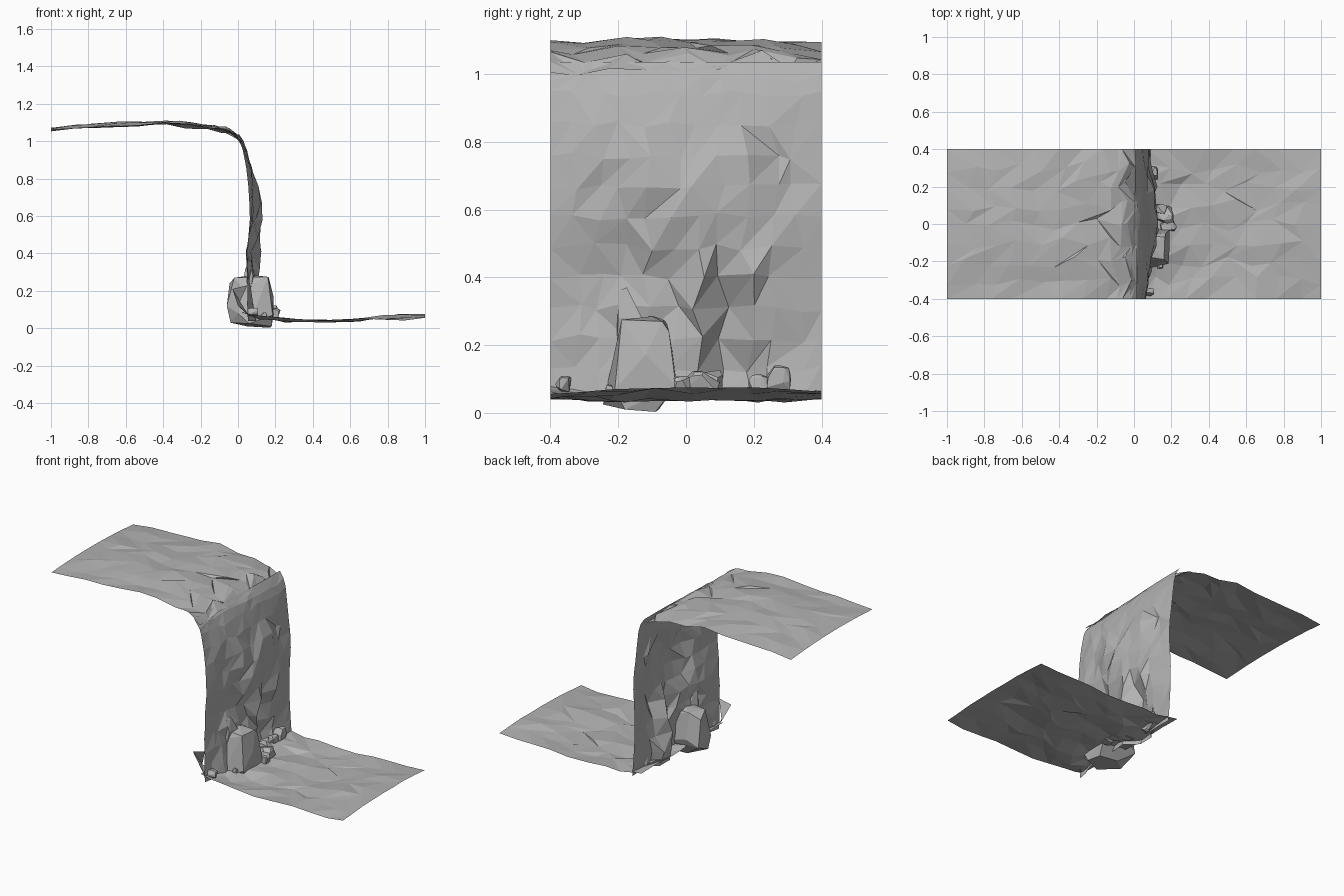
import bpy, bmesh, random
from mathutils import Vector, noise

random.seed(4)
stone = bpy.data.materials.new("stone_grey")
stone.diffuse_color = (0.45, 0.45, 0.45, 1)


def lerp_table(keys, vals, t):
    if t <= keys[0]:
        return vals[0]
    for i in range(len(keys) - 1):
        if t <= keys[i + 1]:
            f = (t - keys[i]) / (keys[i + 1] - keys[i])
            return vals[i] * (1 - f) + vals[i + 1] * f
    return vals[-1]


def finish(name, bm):
    mesh = bpy.data.meshes.new(name)
    bm.to_mesh(mesh)
    bm.free()
    mesh.materials.append(stone)
    ob = bpy.data.objects.new(name, mesh)
    bpy.context.collection.objects.link(ob)
    return ob


def sheet(name, us, vs, shape, jitter, skew=0.0):
    """Open faceted sheet with irregular triangles; interior points are jittered and skewed."""
    bm = bmesh.new()
    grid = []
    for i, u in enumerate(us):
        row = []
        for j, v in enumerate(vs):
            edge_u, edge_v = i in (0, len(us) - 1), j in (0, len(vs) - 1)
            a = u if edge_u else u + random.uniform(-1, 1) * jitter[0]
            b = v if edge_v else v + random.uniform(-1, 1) * jitter[1]
            if not edge_u and not edge_v:
                a += skew * (j % 2 - 0.5)
            row.append(bm.verts.new(shape(a, b)))
        grid.append(row)
    for i in range(len(us) - 1):
        for j in range(len(vs) - 1):
            a, b, c, d = grid[i][j], grid[i + 1][j], grid[i + 1][j + 1], grid[i][j + 1]
            if random.random() < 0.7:
                tris = ((a, b, c), (a, c, d))
            else:
                tris = ((a, b, d), (b, c, d))
            for t in tris:
                bm.faces.new(t)
    return finish(name, bm)


def rough(u, v, seed):
    # diagonal streaks plus random chips
    streak = noise.noise(Vector(((u + 0.6 * v) * 2.2, (v - 0.5 * u) * 7, seed)))
    return streak + random.uniform(-0.4, 0.4)


def steps(a, b, n):
    return [a + (b - a) * i / n for i in range(n + 1)]


# Upper plateau, rolling over at the brink
PX = (-1, -0.8, -0.6, -0.4, -0.2, -0.1, -0.04, 0.0, 0.03)
PZ = (1.065, 1.08, 1.092, 1.1, 1.087, 1.074, 1.058, 1.025, 0.98)


def plateau(x, y):
    crown = 0.008 - 0.1 * (y + 0.05) ** 2
    return (x, y, lerp_table(PX, PZ, x) + crown + 0.02 * rough(x, y, 3) * min(1, (x + 1) * 5))


sheet("upper_plateau", steps(-1, -0.16, 7) + [-0.1, -0.05, -0.015, 0.015], steps(-0.4, 0.4, 8),
      plateau, (0.015, 0.035), 0.05)

# Cliff face: x offset over rows of height and columns of y
CZ = (0.04, 0.12, 0.27, 0.42, 0.62, 0.8, 0.94, 1.0, 1.045)
CY = (-0.4, -0.22, -0.06, 0.04, 0.12, 0.18, 0.27, 0.4)
CX = (
    (0.055, 0.09, 0.11, 0.12, 0.03, 0.05, 0.10, 0.085),
    (0.05, 0.08, 0.10, 0.12, 0.015, 0.045, 0.095, 0.08),
    (0.05, 0.06, 0.10, 0.13, 0.02, 0.085, 0.09, 0.075),
    (0.055, 0.035, 0.09, 0.13, 0.045, 0.115, 0.08, 0.075),
    (0.065, 0.085, 0.115, 0.12, 0.115, 0.11, 0.085, 0.08),
    (0.055, 0.08, 0.08, 0.09, 0.09, 0.09, 0.075, 0.065),
    (0.03, 0.04, 0.045, 0.05, 0.055, 0.055, 0.05, 0.05),
    (0.01, 0.015, 0.02, 0.03, 0.03, 0.03, 0.03, 0.03),
    (-0.03, -0.025, -0.015, -0.01, -0.005, 0.0, 0.0, 0.0),
)


def cliff(y, z):
    x = lerp_table(CZ, [lerp_table(CY, row, y) for row in CX], z)
    amount = 0.028 * min(1, max(0.1, (1.0 - z) * 4)) * min(1, (0.4 - abs(y)) * 8 + 0.25)
    return (x + amount * rough(z, y, 9), y, z)


sheet("cliff_face", steps(-0.4, 0.4, 11), steps(0.04, 0.94, 10) + [0.99, 1.035],
      cliff, (0.022, 0.012), 0.0)

# Folded flap at the front foot of the cliff
bm = bmesh.new()
p = [bm.verts.new(c) for c in ((0.055, -0.32, 0.07), (0.05, -0.4, 0.08), (-0.03, -0.4, 0.21),
                               (0.05, -0.395, 0.23), (0.0, -0.35, 0.12))]
for f in ((0, 4, 1), (1, 4, 2), (2, 4, 3)):
    bm.faces.new([p[i] for i in f])
finish("cliff_foot_flap", bm)

# Lower ground
GX = (0.03, 0.12, 0.2, 0.4, 0.6, 0.8, 1)
GZ = (0.075, 0.06, 0.05, 0.036, 0.045, 0.056, 0.068)


def ground(x, y):
    swell = 0.008 - 0.1 * (y - 0.05) ** 2 if x > 0.7 else 0
    return (x, y, lerp_table(GX, GZ, x) + swell + 0.02 * rough(x, y, 6) * min(1, (1 - x) * 5 + 0.15))


sheet("lower_ground", [0.025, 0.08] + steps(0.16, 1, 7), steps(-0.4, 0.4, 8), ground, (0.015, 0.035), 0.05)


# Rocks as convex hulls
def hull(name, points):
    bm = bmesh.new()
    for q in points:
        bm.verts.new(q)
    bmesh.ops.convex_hull(bm, input=bm.verts)
    loose = [v for v in bm.verts if not v.link_faces]
    bmesh.ops.delete(bm, geom=loose, context='VERTS')
    bmesh.ops.dissolve_limit(bm, angle_limit=0.12, verts=bm.verts, edges=bm.edges)
    return finish(name, bm)


hull("large_boulder", (
    (-0.04, -0.16, 0.03), (-0.06, -0.16, 0.12), (-0.045, -0.08, 0.24), (-0.02, -0.16, 0.27),
    (-0.05, -0.05, 0.08), (0.02, -0.06, 0.275), (0.02, -0.20, 0.22),
    (0.16, -0.19, 0.275), (0.165, -0.07, 0.27), (0.08, -0.10, 0.285), (0.17, -0.05, 0.24),
    (0.19, -0.03, 0.08), (0.185, -0.21, 0.07), (0.19, -0.12, 0.17), (0.10, -0.20, 0.22),
    (0.06, -0.245, 0.025), (0.18, -0.18, 0.01), (0.17, -0.09, 0.003), (0.05, -0.08, 0.01),
    (0.02, -0.03, 0.12), (0.0, -0.22, 0.08)))


def small_rock(name, centre, size):
    pts = []
    for _ in range(22):
        d = Vector([random.uniform(-1, 1) for _ in range(3)])
        d /= max(abs(c) for c in d) ** 0.6 * d.length ** 0.4
        pts.append([centre[k] + d[k] * size[k] for k in range(3)])
    hull(name, pts)


for i, (c, s) in enumerate((
        ((0.165, 0.04, 0.09), (0.05, 0.06, 0.035)),
        ((0.185, -0.01, 0.075), (0.045, 0.03, 0.035)),
        ((0.13, 0.08, 0.09), (0.05, 0.03, 0.04)),
        ((0.10, 0.27, 0.09), (0.03, 0.04, 0.05)),
        ((0.09, 0.22, 0.08), (0.025, 0.04, 0.035)),
        ((0.14, -0.225, 0.065), (0.015, 0.015, 0.02)),
        ((0.08, -0.36, 0.085), (0.03, 0.025, 0.025)))):
    small_rock("small_rock_%d" % (i + 1), c, s)

# Splinter lying against the cliff behind the boulder
hull("leaning_slab", ((0.05, -0.21, 0.1), (0.08, -0.20, 0.28), (0.07, -0.175, 0.37), (0.09, -0.13, 0.28),
                      (0.06, -0.20, 0.36), (0.06, -0.10, 0.1), (0.04, -0.18, 0.2)))
